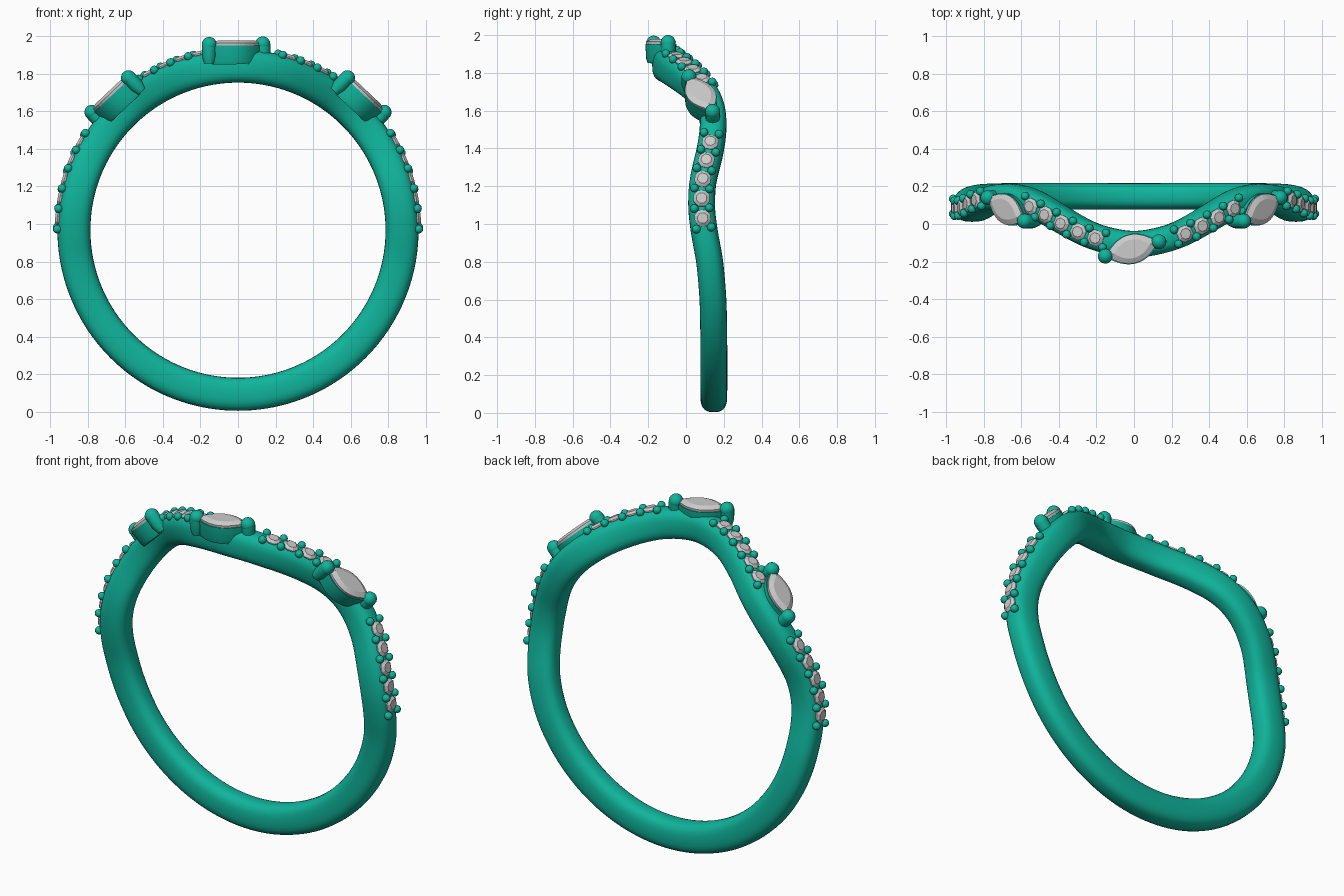
import bpy, bmesh, math
from mathutils import Vector, Matrix

if "Cube" in bpy.data.objects:
    bpy.data.objects.remove(bpy.data.objects["Cube"])

CZ = 0.967                      # height of the ring centre
R_IN, R_OUT, HALF_W = 0.787, 0.963, 0.071

metal = bpy.data.materials.new("green_metal")
metal.diffuse_color = (0.005, 0.46, 0.33, 1)
metal.use_nodes = True
metal.node_tree.nodes["Principled BSDF"].inputs["Base Color"].default_value = metal.diffuse_color

# Sideways wave of the band: (degrees from the top, y)
WAVE = [(0, -0.108), (8, -0.092), (16.4, -0.052), (28, 0.038), (36, 0.1), (43, 0.133), (51, 0.144),
        (61, 0.128), (73, 0.09), (82, 0.083), (90, 0.096), (102, 0.127), (120, 0.145), (180, 0.147)]


def wave_y(deg):
    """Smooth cubic through the wave points, mirrored left and right."""
    d = abs(deg)
    n = len(WAVE)

    def slope(i):
        if i in (0, n - 1):
            return 0
        return (WAVE[i + 1][1] - WAVE[i - 1][1]) / (WAVE[i + 1][0] - WAVE[i - 1][0])
    i = max(k for k in range(n - 1) if WAVE[k][0] <= d)
    (a, ya), (b, yb) = WAVE[i], WAVE[i + 1]
    t, h = (d - a) / (b - a), b - a
    return ((2*t**3 - 3*t*t + 1) * ya + (t**3 - 2*t*t + t) * h * slope(i)
            + (3*t*t - 2*t**3) * yb + (t**3 - t*t) * h * slope(i + 1))


def path_tilt(deg):
    """Angle of the band path against the pure circle."""
    return math.atan2(wave_y(min(deg + 1, 180)) - wave_y(max(deg - 1, -180)), math.radians(2) * 0.9)


def frame(deg, y, r, tilt=0.0):
    """Local x runs along the ring, local z points outward."""
    a = math.radians(deg)
    x, yv, z = Vector((math.cos(a), 0, -math.sin(a))), Vector((0, 1, 0)), Vector((math.sin(a), 0, math.cos(a)))
    m = Matrix((x, yv, z)).transposed().to_4x4()
    return Matrix.Translation(z * r + Vector((0, y, CZ))) @ m @ Matrix.Rotation(tilt, 4, 'Z')


def finish(name, bm, mat=None, angle=None):
    bmesh.ops.recalc_face_normals(bm, faces=bm.faces)
    me = bpy.data.meshes.new(name)
    bm.to_mesh(me)
    bm.free()
    ob = bpy.data.objects.new(name, me)
    bpy.context.collection.objects.link(ob)
    if mat:
        me.materials.append(mat)
    if angle:
        bpy.ops.object.select_all(action='DESELECT')
        bpy.context.view_layer.objects.active = ob
        ob.select_set(True)
        bpy.ops.object.shade_smooth_by_angle(angle=math.radians(angle))
    return ob


def loft(bm, rings, m=None, closed=False):
    """Skin a list of point rings, capped unless closed."""
    m = m or Matrix()
    vs = [[bm.verts.new(m @ Vector(p)) for p in ring] for ring in rings]
    n = len(vs[0])
    for a, b in zip(vs, vs[1:] + (vs[:1] if closed else [])):
        for i in range(n):
            bm.faces.new((a[i], a[(i + 1) % n], b[(i + 1) % n], b[i]))
    if not closed:
        bm.faces.new(vs[0])
        bm.faces.new(vs[-1])


def marquise(length, width, z, seg):
    """Pointed oval outline with 2 * seg points."""
    top = [-1 + 2 * i / seg for i in range(seg)]
    pts = [(t, 1 - t * t) for t in top] + [(-t, t * t - 1) for t in top]
    return [(u * length / 2, v * width / 2, z) for u, v in pts]


def disc(r, z, seg=8):
    return [(r * math.cos(math.tau * i / seg), r * math.sin(math.tau * i / seg), z) for i in range(seg)]


def bead(bm, m, r, seg=16):
    bmesh.ops.create_uvsphere(bm, u_segments=seg, v_segments=seg // 2 + 2, radius=r, matrix=m)


# Band: rounded-square section swept around the wave
bm = bmesh.new()
rings = []
for k in range(160):
    deg = -180 + 360 * k / 160
    m = frame(deg, wave_y(deg), (R_IN + R_OUT) / 2, path_tilt(deg))
    ring = []
    for j in range(28):
        c, s = math.cos(math.tau * j / 28), math.sin(math.tau * j / 28)
        u = math.copysign(abs(c) ** 0.74, c) * HALF_W
        v = math.copysign(abs(s) ** 0.74, s) * (R_OUT - R_IN) / 2
        ring.append(m @ Vector((0, u, v)))
    rings.append(ring)
loft(bm, rings, closed=True)
finish("band", bm, metal, 60)

# Small round stones with paired beads in every gap
stones, beads = bmesh.new(), bmesh.new()
left_top = [-12.3, -18, -23.7, -29.4, -35]
right_top = [16.4, 22, 27.7, 33.5]
side = [61, 67.3, 73.6, 79.9, 86.2]
for row in (left_top, right_top, side, [-d for d in side]):
    for d in row:
        loft(stones, [disc(0.028, -0.03), disc(0.046, -0.003), disc(0.046, 0.002), disc(0.029, 0.014)],
             frame(d, wave_y(d), 0.963, path_tilt(d) + math.pi / 8))
    step = (row[-1] - row[0]) / (len(row) - 1)
    for i in range(len(row) + 1):
        d = row[0] + (i - 0.5) * step
        m = frame(d, wave_y(d), 0.964, path_tilt(d))
        for s in (-1, 1):
            bead(beads, m @ Matrix.Translation((0, s * 0.04, 0)), 0.023, 12)
finish("small_stones", stones)
finish("stone_beads", beads, metal, 60)

# Three marquise stones: angle, y, tilt
settings = [("centre", -0.6, -0.133, 15), ("right", 43.4, 0.078, 25), ("left", -43.4, 0.078, -25)]
for name, deg, y, tilt in settings:
    m = frame(deg, y, 0, math.radians(tilt))

    # Cup wall under the stone
    bm = bmesh.new()
    loft(bm, [marquise(0.27, 0.135, 0.885, 16), marquise(0.29, 0.15, 0.905, 16),
              marquise(0.305, 0.16, 0.985, 16)], m)
    finish(name + "_setting", bm, metal, 40)

    # Faceted stone
    bm = bmesh.new()
    loft(bm, [marquise(0.28, 0.15, 0.975, 10), marquise(0.285, 0.155, 0.998, 10),
              marquise(0.20, 0.10, 1.012, 10)], m)
    finish(name + "_marquise_stone", bm)

    # End prongs: post with a rounded tip
    bm = bmesh.new()
    for s in (-1, 1):
        loft(bm, [disc(0.026, 0.89, 16), disc(0.038, 0.93, 16), disc(0.038, 0.992, 16)],
             m @ Matrix.Translation((s * 0.15, 0, 0)))
        bead(bm, m @ Matrix.Translation((s * 0.148, 0, 0.992)), 0.04)
    finish(name + "_prongs", bm, metal, 50)
